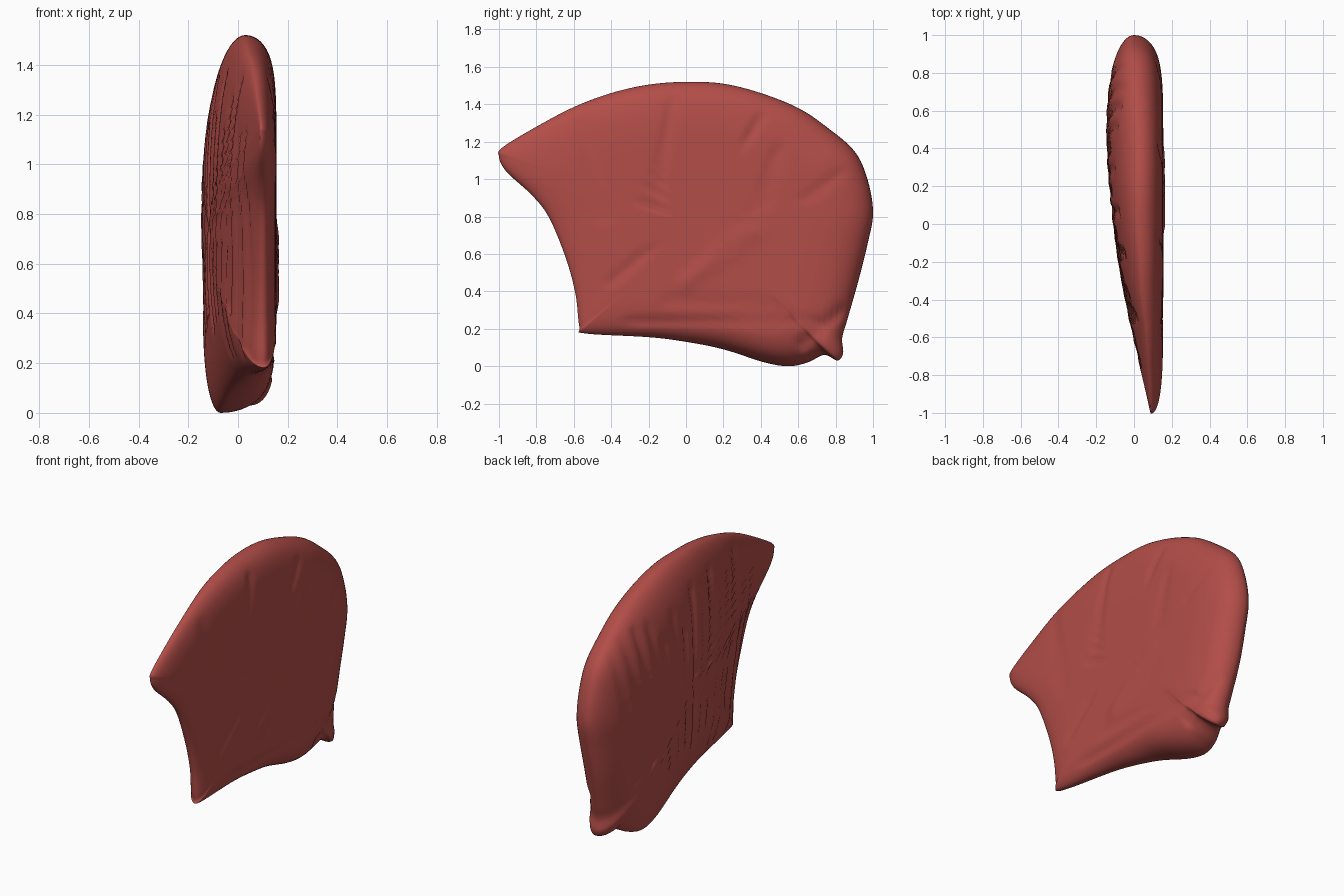
import bpy, bmesh, math, random
from mathutils import Vector

if "Cube" in bpy.data.objects:
    bpy.data.objects.remove(bpy.data.objects["Cube"], do_unlink=True)

random.seed(4)
STEPS, RINGS = 8, 48
CENTRE = Vector((0, 0.1, 0.75))

# Rim of the fan: (y, z, x) round the outline
RIM = [(-1, 1.12, .09), (-.98, 1.17, .09), (-.8, 1.28, .08), (-.6, 1.385, .07),
       (-.4, 1.46, .05), (-.2, 1.505, .04), (0, 1.52, .03), (.2, 1.51, .03),
       (.4, 1.46, .03), (.6, 1.38, .02), (.75, 1.28, .01), (.9, 1.15, 0),
       (.97, 1, 0), (1, .82, 0), (.97, .65, 0), (.92, .45, 0), (.86, .24, .02),
       (.835, .15, .03), (.84, .07, .04), (.81, .03, .05), (.74, .06, 0),
       (.65, .02, -.05), (.55, 0, -.07), (.42, .02, -.06), (.2, .09, -.02),
       (0, .13, .02), (-.2, .155, .05), (-.54, .175, .1), (-.57, .21, .1),
       (-.59, .38, .1), (-.64, .57, .1), (-.73, .79, .1), (-.82, .91, .1),
       (-.96, 1.04, .09)]

# Folds on the flat side: start, end, half width, depth (negative is a ridge)
FOLDS = [((-.18, .85), (-.07, 1.42), .025, .012), ((.4, .85), (.48, 1.15), .03, .01),
         ((.32, 1.2), (.4, 1.33), .025, .012), ((-.45, .8), (-.55, 1.3), .04, .007),
         ((-.4, .45), (-.2, .62), .03, .008), ((0, .45), (.35, .72), .04, -.01),
         ((-.3, .24), (.7, .24), .025, .012), ((-.1, .35), (.5, .32), .03, .008),
         ((.62, .12), (.84, .3), .03, .02), ((.65, .9), (.82, 1.03), .03, .008)]

# Long fibre grooves on the bulging side, fanning up from the lower edge
GROOVES = []
for i in range(15):
    y = -.52 + i * .085
    low, high = random.uniform(.2, .45), random.uniform(1.1, 1.4)
    GROOVES.append(((y, low), (y * 1.3 - .03, high), .022, random.uniform(.008, .018)))


def smooth_loop(points, steps):
    """Closed Catmull-Rom curve through the points."""
    pts = [Vector((x, y, z)) for y, z, x in points]
    n, out = len(pts), []
    for i in range(n):
        a, b, c, d = (pts[(i + k) % n] for k in (-1, 0, 1, 2))
        for j in range(steps):
            t = j / steps
            out.append(b + (c - a) * t / 2 + (2 * a - 5 * b + 4 * c - d) * t**2 / 2
                       + (3 * b - a - 3 * c + d) * t**3 / 2)
    return out


def crease(y, z, lines):
    """Total groove depth at a point of the sheet."""
    p, depth = Vector((y, z)), 0
    for start, end, width, amount in lines:
        a, b = Vector(start), Vector(end)
        t = max(0, min(1, (p - a).dot(b - a) / (b - a).length_squared))
        gap = (p - a.lerp(b, t)).length / width
        depth += amount * math.exp(-gap * gap)
    return depth


def surface(rim, turn):
    """Point on the section that runs from one face over the rim to the other."""
    s = math.sin(turn)
    p = CENTRE.lerp(rim, s)
    if turn < math.pi / 2:
        face, power, lines, sign = .155, 8, FOLDS, -1
    else:
        face, power, lines, sign = -.113 - .115 * p.y + .06 * p.y**2, 3, GROOVES, 1
    dome = math.sqrt(max(0, 1 - s**power))
    p.x = rim.x + (face - rim.x) * dome + sign * crease(p.y, p.z, lines) * min(1, dome * 1.5)
    return p


# Fan body: rings from the flat face, over the rim, to the bulging face
bm = bmesh.new()
outline = smooth_loop(RIM, STEPS)
rings = [[bm.verts.new(surface(r, math.pi * k / RINGS)) for r in outline]
         for k in range(1, RINGS)]
n = len(outline)
for ring, following in zip(rings, rings[1:]):
    for i in range(n):
        j = (i + 1) % n
        bm.faces.new((ring[i], ring[j], following[j], following[i]))
for ring, turn in ((rings[0], 0), (rings[-1], math.pi)):
    hub = bm.verts.new(surface(CENTRE, turn))
    hub.co.x = sum(v.co.x for v in ring) / n
    for i in range(n):
        bm.faces.new((hub, ring[i], ring[(i + 1) % n]))
bmesh.ops.recalc_face_normals(bm, faces=bm.faces)
mesh = bpy.data.meshes.new("muscle_fan")
bm.to_mesh(mesh)
bm.free()
mesh.shade_smooth()
body = bpy.data.objects.new("muscle_fan", mesh)
bpy.context.collection.objects.link(body)

# Muscle red
red = bpy.data.materials.new("muscle_red")
red.use_nodes = True
red.diffuse_color = (.45, .075, .065, 1)
red.node_tree.nodes["Principled BSDF"].inputs["Base Color"].default_value = red.diffuse_color
mesh.materials.append(red)
